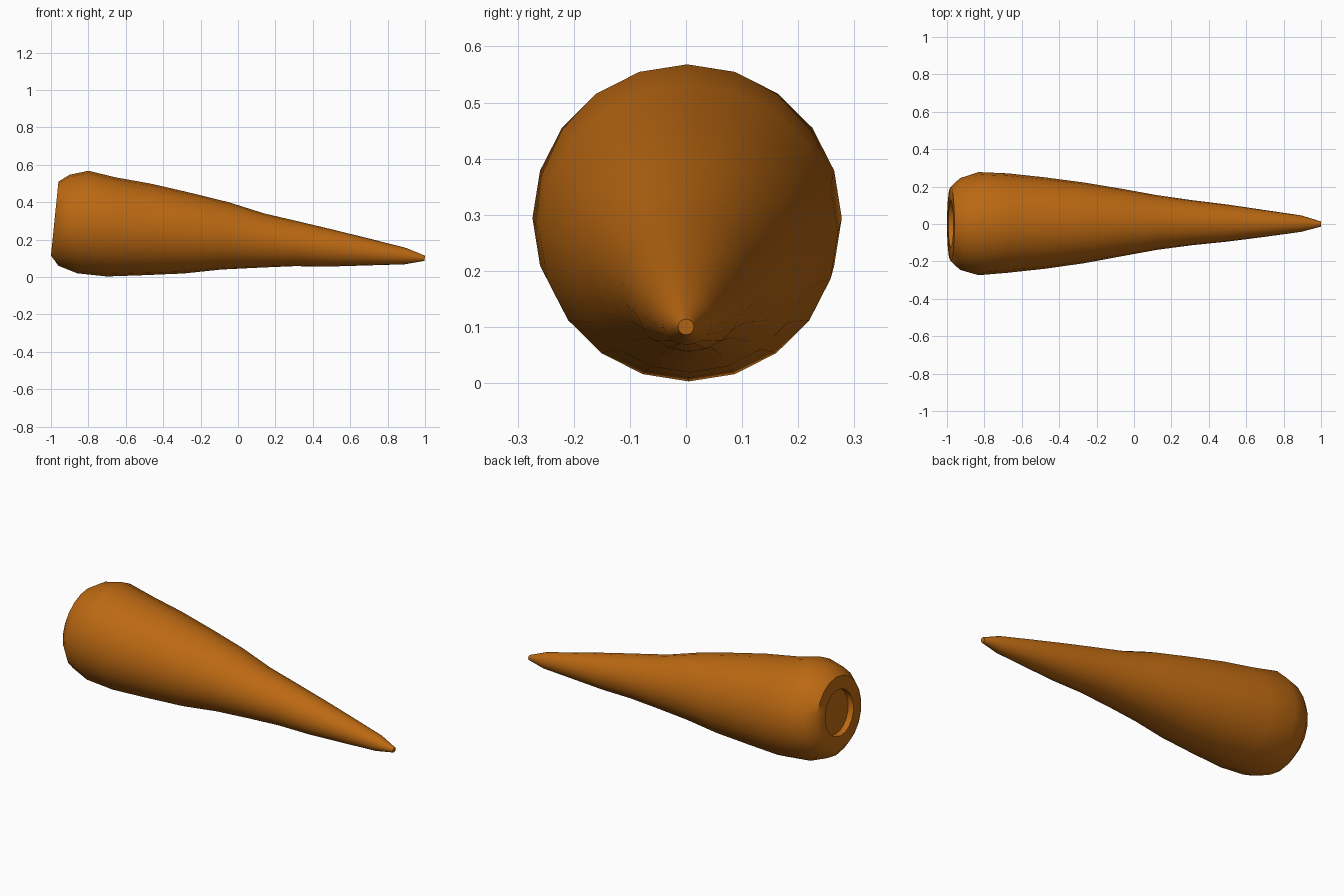
import bpy
import bmesh
from math import cos, sin, tau, radians
from mathutils import Vector

cube = bpy.data.objects.get("Cube")
if cube:
    bpy.data.objects.remove(cube, do_unlink=True)

SIDES = 20

# Orange skin
skin = bpy.data.materials.new("carrot_orange")
skin.use_nodes = True
colour = (0.50, 0.14, 0.006, 1)
skin.diffuse_color = colour
skin.node_tree.nodes["Principled BSDF"].inputs["Base Color"].default_value = colour

# Tilted cross-sections: top x, top z, bottom x, bottom z, sideways bend
sections = [
    (-0.935, 0.435, -0.96, 0.185, 0),     # floor of stem socket
    (-0.967, 0.437, -0.993, 0.183, 0),    # lip of stem socket
    (-0.96, 0.51, -1.0, 0.115, 0),
    (-0.90, 0.547, -0.96, 0.06, 0),
    (-0.80, 0.568, -0.86, 0.02, 0.002),
    (-0.65, 0.532, -0.70, 0.003, 0.005),
    (-0.46, 0.498, -0.50, 0.01, 0.005),
    (-0.24, 0.447, -0.29, 0.019, 0.006),
    (-0.05, 0.40, -0.09, 0.04, 0.008),
    (0.14, 0.34, 0.11, 0.05, 0.008),
    (0.32, 0.298, 0.30, 0.058, 0.007),
    (0.51, 0.253, 0.49, 0.056, 0.005),
    (0.70, 0.206, 0.69, 0.062, 0.003),
    (0.90, 0.155, 0.89, 0.068, 0.002),
    (1.0, 0.114, 0.997, 0.086, 0),
]

# Loft the root through the sections
bm = bmesh.new()
rings = []
for tx, tz, bx, bz, bend in sections:
    top, bottom = Vector((tx, bend, tz)), Vector((bx, bend, bz))
    centre, up = (top + bottom) / 2, (top - bottom) / 2
    side = Vector((0, up.length, 0))
    rings.append([bm.verts.new(centre + up * cos(tau * i / SIDES) + side * sin(tau * i / SIDES))
                  for i in range(SIDES)])

for a, b in zip(rings, rings[1:]):
    for i in range(SIDES):
        j = (i + 1) % SIDES
        bm.faces.new((a[i], a[j], b[j], b[i]))

# Socket floor and blunt tip
bm.faces.new(rings[0])
bm.faces.new(rings[-1])
bmesh.ops.recalc_face_normals(bm, faces=bm.faces[:])

mesh = bpy.data.meshes.new("carrot_root")
bm.to_mesh(mesh)
bm.free()
mesh.materials.append(skin)
root = bpy.data.objects.new("carrot_root", mesh)
bpy.context.collection.objects.link(root)

bpy.ops.object.select_all(action='DESELECT')
root.select_set(True)
bpy.context.view_layer.objects.active = root
bpy.ops.object.shade_smooth_by_angle(angle=radians(50))
